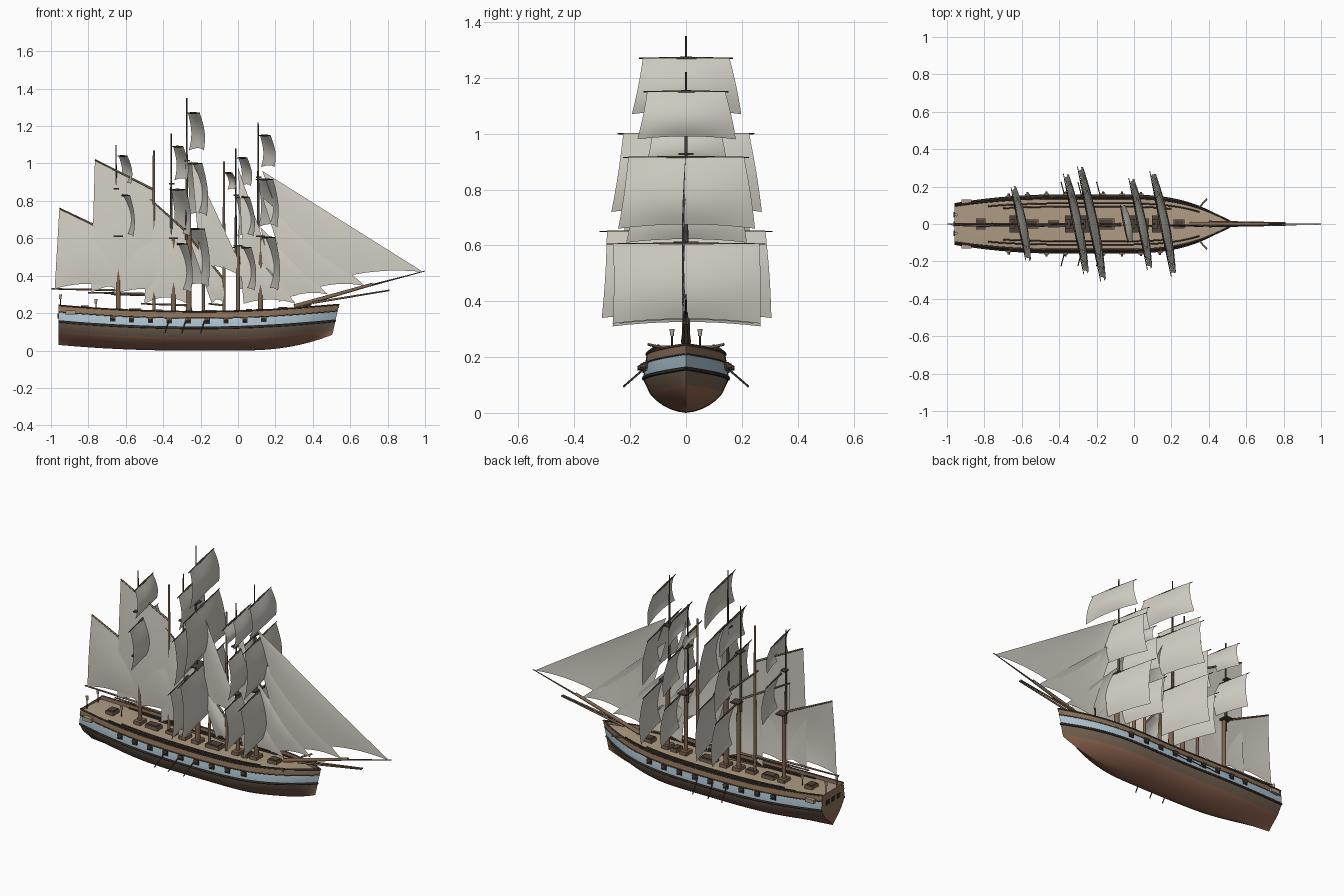
import bpy, bmesh, math
from mathutils import Vector, Matrix

if "Cube" in bpy.data.objects:
    bpy.data.objects.remove(bpy.data.objects["Cube"])


def material(name, r, g, b):
    m = bpy.data.materials.new(name)
    m.use_nodes = True
    m.diffuse_color = (r, g, b, 1)
    m.node_tree.nodes["Principled BSDF"].inputs["Base Color"].default_value = (r, g, b, 1)
    return m


SAIL = material("canvas", .66, .63, .56)
MAST = material("mast wood", .21, .13, .08)
DARK = material("dark spar wood", .075, .055, .042)
HULL = material("hull brown", .27, .17, .10)
BLUE = material("pale blue band", .44, .58, .67)
BLACK = material("black wale", .035, .03, .028)
LOWER = material("lower planking", .18, .125, .085)
COPPER = material("red brown bottom", .29, .135, .085)
DECK = material("deck tan", .43, .33, .23)
LAMP = material("lantern grey", .45, .42, .36)


def finish(name, bm, mats, angle=40):
    me = bpy.data.meshes.new(name)
    bm.to_mesh(me)
    bm.free()
    for m in mats:
        me.materials.append(m)
    me.shade_smooth()
    me.set_sharp_from_angle(angle=math.radians(angle))
    ob = bpy.data.objects.new(name, me)
    bpy.context.collection.objects.link(ob)
    return ob


def spar(name, a, b, r1, r2, mat=MAST):
    a, b = Vector(a), Vector(b)
    d = b - a
    mtx = Matrix.Translation((a + b) / 2) @ d.to_track_quat("Z", "Y").to_matrix().to_4x4()
    bm = bmesh.new()
    bmesh.ops.create_cone(bm, cap_ends=True, segments=10, radius1=r1, radius2=r2, depth=d.length, matrix=mtx)
    return finish(name, bm, [mat])


def box(name, c, size, mat):
    bm = bmesh.new()
    bmesh.ops.create_cube(bm, size=1, matrix=Matrix.Translation(c) @ Matrix.Diagonal((*size, 1)))
    return finish(name, bm, [mat])


def tube(name, pts, r, mat):
    cu = bpy.data.curves.new(name, "CURVE")
    cu.dimensions = "3D"
    cu.bevel_depth, cu.bevel_resolution = r, 1
    sp = cu.splines.new("POLY")
    sp.points.add(len(pts) - 1)
    for p, q in zip(sp.points, pts):
        p.co = (*q, 1)
    cu.materials.append(mat)
    ob = bpy.data.objects.new(name, cu)
    bpy.context.collection.objects.link(ob)


# Hull lines: sheer height, keel height, half beam and section shape
STERN, BOW = -.96, .505

def sheer(x):
    return .208 + (.032 if x < -.2 else .042) * ((x + .2) / .74) ** 2

def keel(x):
    return .1 * (x / .54) ** 2.4 if x > 0 else .03 * (max(0, -.3 - x) / .66) ** 2

def beam(x):
    if x > -.1:
        return .153 * max(0, 1 - ((x + .1) / (BOW + .1)) ** 3)
    return .153 * (1 - .3 * (max(0, -.4 - x) / .56) ** 2)

def half(x, t):
    end = (x / BOW) ** 2 if x > 0 else (max(0, -.5 - x) / .46) ** 2
    u = min(t / .65, 1)
    return beam(x) * (1 - (1 - u) ** 2) ** (.6 + .8 * end) * (1 - .08 * max(0, t - .65) / .35)

def hull_point(x, drop, side=1, out=0):
    k, s = keel(x), sheer(x)
    t = max(0, (s - drop - k) / (s - k))
    rake = .035 * t * max(0, x / BOW) ** 4
    return Vector((x + rake, side * (half(x, t) + out), s - drop))


# Hull shell with painted bands, rail lip and deck
bands = [0, .035, .08, .095, .14]
band_mats = [0, 1, 2, 3]
xs = [STERN + (BOW - STERN) * math.sin(i / 48 * math.pi / 2) for i in range(49)]
bm = bmesh.new()
for side in (1, -1):
    rows = []
    for x in xs:
        k, s = keel(x), sheer(x)
        low = s - bands[-1] - k
        drops = bands + [bands[-1] + low * f for f in (.2, .4, .6, .8, .93, 1)]
        outer = [hull_point(x, d, side) for d in drops]
        top = outer[0]
        inner = [Vector((top.x, 0, s - .014)), Vector((top.x, top.y * .94, s - .018)), Vector((top.x, top.y * .95, s))]
        rows.append([bm.verts.new(p) for p in inner + outer])
    mats = [5, 0, 0] + band_mats + [4] * 6
    for a, b in zip(rows, rows[1:]):
        for j, m in enumerate(mats):
            bm.faces.new((a[j], a[j + 1], b[j + 1], b[j])).material_index = m
    # Transom half
    first = rows[0]
    mid = [bm.verts.new((STERN, 0, v.co.z)) for v in first]
    for j in range(3, len(first) - 1):
        f = bm.faces.new((first[j], first[j + 1], mid[j + 1], mid[j]))
        f.material_index = 0 if j < 7 else 4
bmesh.ops.remove_doubles(bm, verts=bm.verts, dist=.0003)
bmesh.ops.recalc_face_normals(bm, faces=bm.faces)
finish("hull", bm, [HULL, BLUE, BLACK, LOWER, COPPER, DECK], 35)

for side in (1, -1):
    tube("cap_rail", [hull_point(x, 0, side) for x in xs], .0045, DARK)
    tube("wale", [hull_point(x, .087, side) for x in xs], .006, BLACK)
    tube("band_moulding", [hull_point(x, .035, side) for x in xs], .003, DARK)
    for k, lo, hi in ((.72, -.78, .35), (.6, -.7, .2)):
        line = [lo + (hi - lo) * i / 20 for i in range(21)]
        tube("deck_rail", [(x, side * beam(x) * k, sheer(x) - .008) for x in line], .004, DARK)
    # Gun ports, barrels and side boards
    for i in range(9):
        x = -.67 + i * .101
        p = hull_point(x, .05, side)
        box("gun_port", p, (.028, .014, .03), BLACK)
        spar("gun", p, p + Vector((0, side * .025, 0)), .008, .006, DARK)
        box("channel", hull_point(x, .042, side, .006), (.026, .02, .008), MAST)
    for x in (-.37, -.28, -.18):
        p = hull_point(x, .05, side)
        spar("side_pole", p, p + Vector((-.02, side * .075, -.065)), .003, .003, DARK)
    box("quarter_board", hull_point(-.895, .032, side, .004), (.055, .03, .022), DECK)
    spar("cathead", (.35, side * .09, .235), (.39, side * .135, .245), .005, .005, MAST)

# Stern windows and lanterns
for y in (-.05, 0, .05):
    box("stern_window", (STERN, y, .185), (.008, .028, .026), BLACK)
def lantern(x, y, z):
    spar("lantern_post", (x, y, z - .02), (x, y, z + .04), .003, .003, DARK)
    spar("lantern", (x, y, z + .035), (x, y, z + .06), .006, .009, LAMP)
for y in (-.05, .05):
    lantern(-.95, y, .24)
lantern(-.76, 0, .215)

# Deck furniture
for x, l, w in ((-.82, .05, .06), (-.55, .08, .05), (-.43, .06, .035), (-.15, .09, .06), (.06, .04, .06), (.24, .06, .05)):
    box("hatch", (x, 0, sheer(x) - .008), (l, w, .025), MAST)
    box("hatch_cover", (x, 0, sheer(x) + .006), (l * .8, w * .8, .006), DARK)


# Sails: bilinear patches with a belly
def patch(name, corners, belly, n=10):
    p = [Vector(c) for c in corners]
    belly = Vector(belly)
    bm = bmesh.new()
    grid = []
    for i in range(n + 1):
        v = i / n
        row = []
        for j in range(n + 1):
            u = j / n
            q = p[0].lerp(p[1], u).lerp(p[3].lerp(p[2], u), v)
            bow = math.sin(math.pi * min(1, v * .85)) * (.55 + 1.8 * u * (1 - u))
            lift = .06 * (p[0] - p[3]).length * v ** 3 * 4 * u * (1 - u)
            row.append(bm.verts.new(q + belly * bow + Vector((0, 0, lift))))
        grid.append(row)
    for a, b in zip(grid, grid[1:]):
        for j in range(n):
            bm.faces.new((a[j], a[j + 1], b[j + 1], b[j]))
    bmesh.ops.remove_doubles(bm, verts=bm.verts, dist=.0002)
    finish(name, bm, [SAIL], 80)


BRACE = math.radians(11.5)
ALONG = Vector((-math.sin(BRACE), math.cos(BRACE), 0))
AHEAD = Vector((math.cos(BRACE), math.sin(BRACE), 0))

def square_sail(x, top, foot, wide, foot_wide):
    c = Vector((x + .022, 0, top))
    d = Vector((x + .03, 0, foot))
    spar("yard", c - ALONG * wide, c, .002, .006, DARK)
    spar("yard", c, c + ALONG * wide, .006, .002, DARK)
    w = wide * .92
    c = c + AHEAD * .004
    patch("square_sail", (c - ALONG * w, c + ALONG * w, d + ALONG * foot_wide, d - ALONG * foot_wide),
          AHEAD * (.03 + .04 * (top - foot)))


def mast(x, lower, tip, r):
    spar("lower_mast", (x, 0, .15), (x, 0, lower), r, r * .8)
    spar("topmast", (x - .012, 0, lower - .06), (x - .012, 0, tip), r * .6, .003, DARK)
    box("mast_top", (x, 0, lower), (.05, .09, .008), DARK)
    box("crosstrees", (x - .01, 0, lower + (tip - lower) * .52), (.03, .055, .007), DARK)
    box("mast_step", (x, 0, sheer(x) - .005), (.045, .06, .02), MAST)


# Square rigged masts: position, lower top, tip, radius, then the sails
rig = [
    (-.64, .61, 1.10, .013, [(1.04, .89, .13, .145), (.83, .61, .2, .205)]),
    (-.345, .60, 1.16, .014, [(1.09, .91, .15, .17), (.86, .61, .22, .235), (.57, .31, .275, .27)]),
    (-.262, .65, 1.35, .016, [(1.27, 1.07, .172, .2), (1.0, .72, .25, .275), (.65, .34, .315, .31)]),
    (0, .56, 1.08, .012, [(1.03, .88, .13, .15), (.82, .61, .2, .22), (.55, .32, .25, .245)]),
    (.12, .61, 1.22, .015, [(1.15, .98, .155, .18), (.915, .66, .23, .25), (.605, .32, .29, .27)]),
]
for x, lower, tip, r, sails in rig:
    mast(x, lower, tip, r)
    for s in sails:
        square_sail(x, *s)

# Plain pole masts
for x, tip in ((-.45, 1.07), (-.075, 1.01), (-.185, .6)):
    spar("pole_mast", (x, 0, .17), (x, 0, tip), .009, .006)
square_sail(-.075, .95, .86, .105, .1)


# Fore and aft sails with gaff and boom: gaff peak, throat, foot height, foot aft end
for px, pz, tx, tz, fz, fx in ((-.955, .76, -.64, .61, .33, -.98), (-.765, 1.02, -.45, .86, .31, -.785),
                               (-.675, .79, -.355, .61, .30, -.66), (-.47, .81, -.27, .63, .25, -.50),
                               (-.27, .62, -.075, .38, .25, -.14)):
    spar("gaff", (px, 0, pz), (tx, 0, tz), .004, .006)
    spar("boom", (fx - .018, 0, fz), (tx, 0, fz - .008), .004, .006)
    patch("gaff_sail", ((px, 0, pz), (tx, 0, tz), (tx, 0, fz), (fx, 0, fz)), (0, -.015, 0))

# Jibs and staysails: head, tack, clew as x, z pairs
for hx, hz, tx, tz, cx, cz in ((.13, .96, .99, .42, .36, .33), (.13, .82, .68, .345, .3, .29),
                               (.12, .66, .48, .30, .22, .26), (.0, .62, .31, .25, .03, .25),
                               (-.25, 1.02, .06, .36, -.2, .45), (.0, .98, .2, .4, .03, .45)):
    patch("staysail", ((hx, 0, hz), (hx, 0, hz), (tx, 0, tz), (cx, 0, cz)), (0, -.015, 0))

# Bowsprit and head spars
spar("bowsprit", (.3, 0, .235), (.72, 0, .355), .012, .008)
spar("jib_boom", (.62, 0, .325), (1.0, 0, .425), .006, .002, DARK)
for y in (-.012, .012):
    spar("head_spar", (.4, y, .255), (.81, y * .5, .322), .006, .004)
